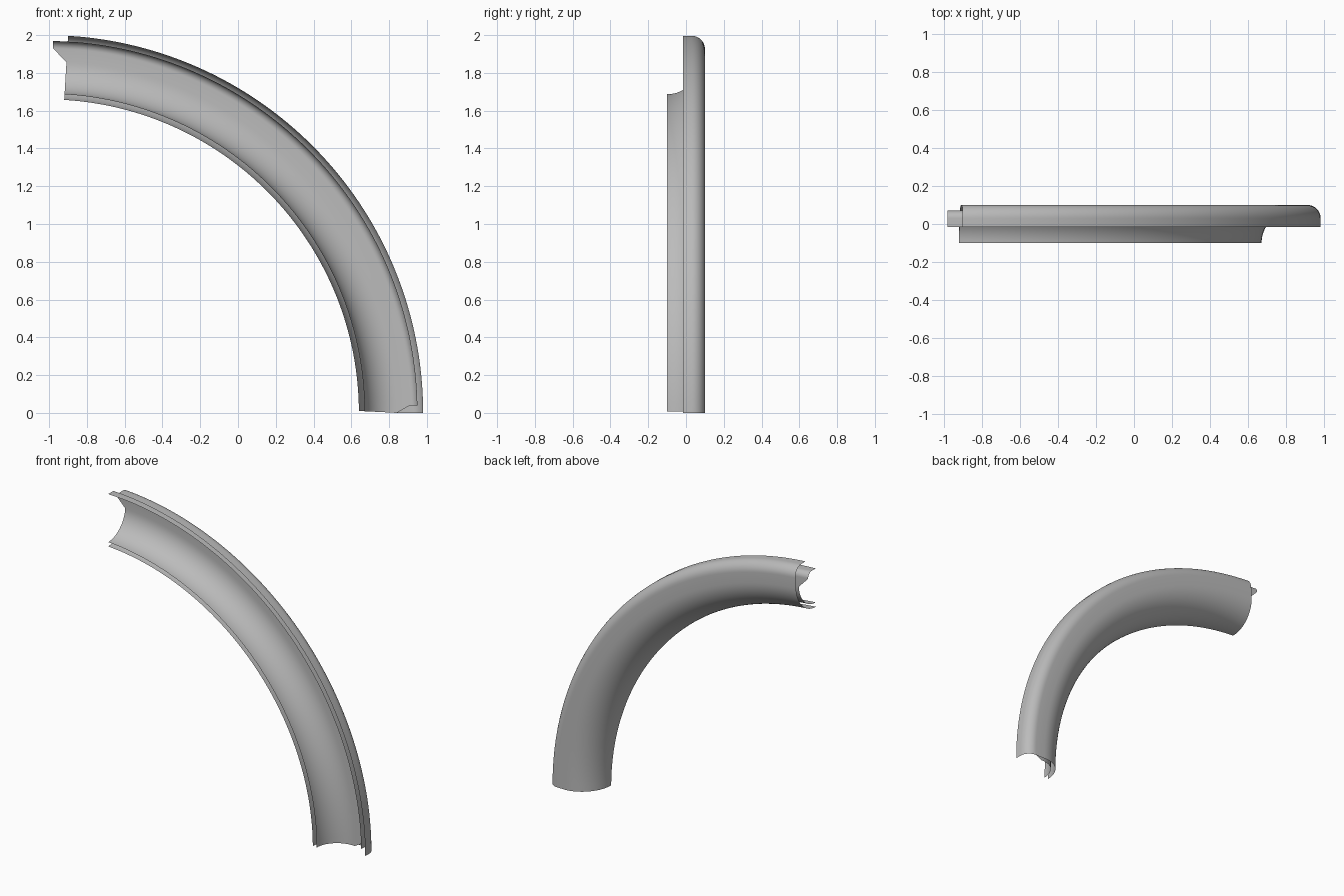
import bpy, bmesh, math

cube = bpy.data.objects.get("Cube")
if cube:
    bpy.data.objects.remove(cube)

grey = bpy.data.materials.new("plain grey")
grey.use_nodes = True
colour = (0.5, 0.5, 0.5, 1)
grey.diffuse_color = colour
grey.node_tree.nodes["Principled BSDF"].inputs["Base Color"].default_value = colour

CENTRE_X = -1.02
END = math.radians(86.55)
STEPS = 96


def arc(cx, cy, radius, a0, a1, n):
    """Points of a circular arc, angles in degrees."""
    angles = [math.radians(a0 + (a1 - a0) * i / n) for i in range(n + 1)]
    return [(cx + radius * math.cos(a), cy + radius * math.sin(a)) for a in angles]


def channel_profile(inset):
    """Cove, flat back and rounded outer wall as (radius, y)."""
    cove = arc(1.86, -0.10, 0.20 - inset, 180, 90, 16)
    corner = arc(1.93, 0.03, 0.07 - inset, 90, 0, 10)
    return cove + corner + [(2.0 - inset, -0.015)]


def ramp(r):
    return min(max((r - 1.86) / 0.07, 0), 1)


def sweep(name, profile, notch, tab):
    """Sweep an open profile around the arc; the outer part of each end may be offset."""
    bm = bmesh.new()
    rows = []
    for r, y in profile:
        start = 0.006 * min(max((1.86 - r) / 0.2, 0), 1) + notch * ramp(r)
        end = END + tab * ramp(r)
        # extra steps close to the ends keep the joint shapes crisp
        angles = [start] + [0.03 + (END - 0.06) * i / STEPS for i in range(STEPS + 1)] + [end]
        rows.append([bm.verts.new((CENTRE_X + r * math.cos(a), y, r * math.sin(a))) for a in angles])
    for low, high in zip(rows, rows[1:]):
        for i in range(len(low) - 1):
            bm.faces.new((low[i], high[i], high[i + 1], low[i + 1]))
    mesh = bpy.data.meshes.new(name)
    bm.to_mesh(mesh)
    bm.free()
    mesh.materials.append(grey)
    obj = bpy.data.objects.new(name, mesh)
    bpy.context.collection.objects.link(obj)
    bpy.ops.object.select_all(action="DESELECT")
    obj.select_set(True)
    bpy.context.view_layer.objects.active = obj
    bpy.ops.object.shade_smooth_by_angle(angle=math.radians(35))
    return obj


# Outer skin of the curved channel
outer = sweep("outer_skin", channel_profile(0.0), 0, 0)
outer.data.flip_normals()

# Inner skin, with a joining tab at the top and a matching notch at the foot
sweep("inner_skin", channel_profile(0.03), 0.0205, 0.039)
